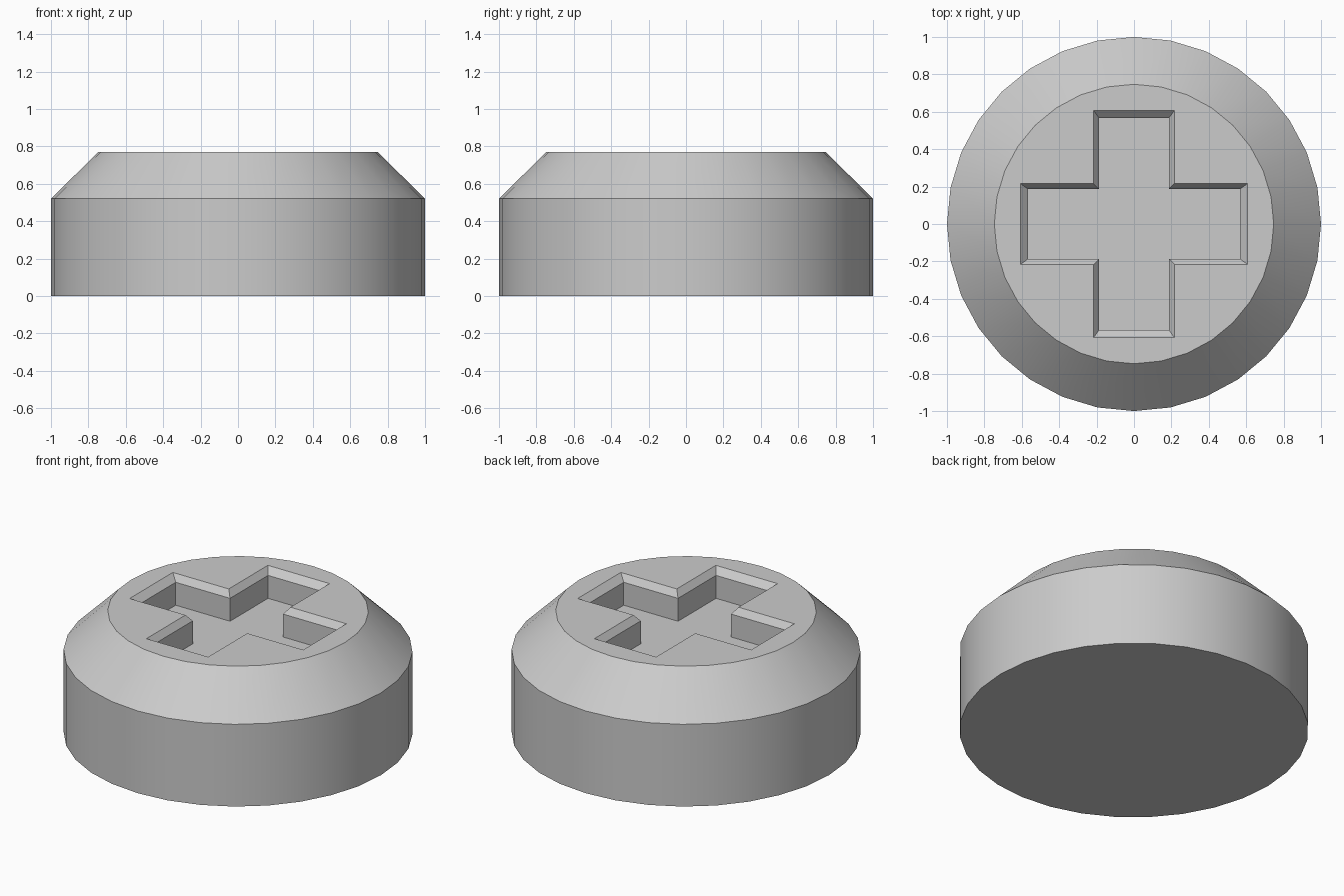
import bpy, bmesh
from math import sin, cos, pi, radians

cube = bpy.data.objects.get("Cube")
if cube:
    bpy.data.objects.remove(cube, do_unlink=True)

SIDES = 32
TOP, SHOULDER, FLOOR = 0.77, 0.52, 0.585

grey = bpy.data.materials.new("plain grey")
grey.use_nodes = True
colour = (0.6, 0.6, 0.6, 1)
grey.diffuse_color = colour
grey.node_tree.nodes["Principled BSDF"].inputs["Base Color"].default_value = colour

bm = bmesh.new()


def circle(radius, z):
    angles = [2 * pi * i / SIDES for i in range(SIDES)]
    return [bm.verts.new((radius * cos(a), radius * sin(a), z)) for a in angles]


def cross(half, reach, z):
    """Counter-clockwise plus outline: three corners per quarter turn."""
    ring = []
    corners = [(reach, -half), (reach, half), (half, half)]
    for _ in range(4):
        ring += [bm.verts.new((x, y, z)) for x, y in corners]
        corners = [(-y, x) for x, y in corners]
    return ring


def bridge(lower, upper):
    n = len(lower)
    for i in range(n):
        j = (i + 1) % n
        bm.faces.new((lower[i], lower[j], upper[j], upper[i]))


def loop_edges(ring):
    return [bm.edges.get((ring[i - 1], ring[i])) for i in range(len(ring))]


# Round body: base, straight wall and sloped shoulder
base, shoulder, rim = circle(1, 0), circle(1, SHOULDER), circle(0.747, TOP)
bm.faces.new(base[::-1])
bridge(base, shoulder)
bridge(shoulder, rim)

# Cross recess: bevelled lip, straight walls and flat floor
lip = cross(0.216, 0.607, TOP)
throat = cross(0.186, 0.566, TOP - 0.04)
floor = cross(0.186, 0.566, FLOOR)
bridge(lip, throat)
bridge(throat, floor)
bm.faces.new(floor)

# Flat top around the recess
bmesh.ops.triangle_fill(bm, use_beauty=True, use_dissolve=False,
                        edges=loop_edges(rim) + loop_edges(lip), normal=(0, 0, 1))
bmesh.ops.recalc_face_normals(bm, faces=bm.faces)

mesh = bpy.data.meshes.new("round_cap")
bm.to_mesh(mesh)
bm.free()
mesh.materials.append(grey)
cap = bpy.data.objects.new("round_cap_with_cross_recess", mesh)
bpy.context.collection.objects.link(cap)

# Smooth sides, crisp rims
bpy.ops.object.select_all(action="DESELECT")
cap.select_set(True)
bpy.context.view_layer.objects.active = cap
bpy.ops.object.shade_smooth_by_angle(angle=radians(30))
